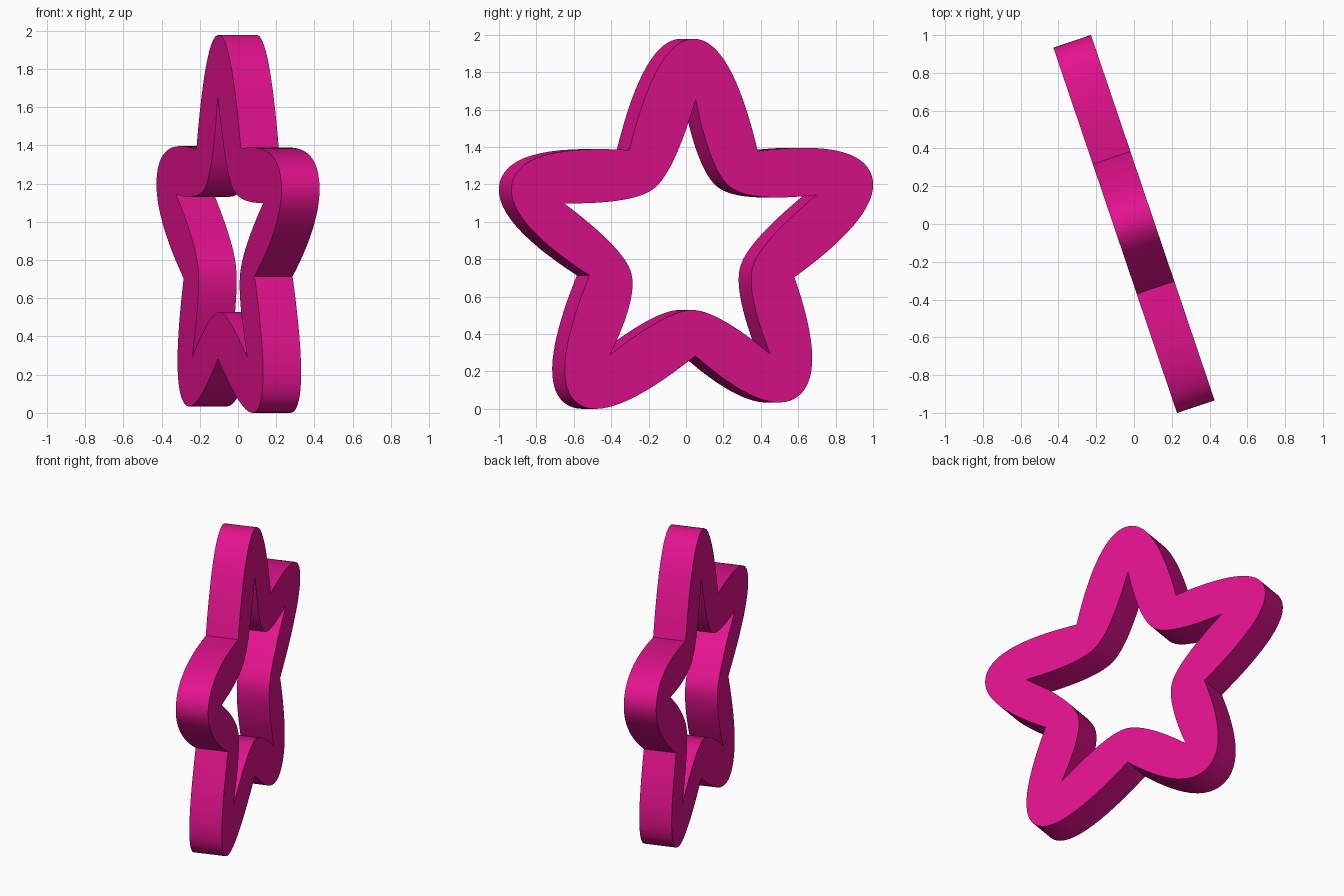
import bpy, bmesh, math
from mathutils import Vector, Matrix

cube = bpy.data.objects.get("Cube")
if cube:
    bpy.data.objects.remove(cube, do_unlink=True)

CENTRE = Vector((0, 0.893))
STEPS = 16
HALF_DEPTH = 0.105
TURN = math.radians(108.7)

# Star corners, clockwise from the top arm
outer_tips = [(0.01, 1.98), (1.013, 1.25), (0.597, 0.068), (-0.65, 0.033), (-1.013, 1.22)]
outer_valleys = [(0.37, 1.38), (0.577, 0.705), (0.018, 0.285), (-0.58, 0.715), (-0.355, 1.385)]
inner_tips = [(0.02, 1.655), (0.703, 1.145), (0.44, 0.295), (-0.464, 0.29), (-0.722, 1.10)]
inner_bulges = [(0.215, 1.187), (0.345, 0.77), (0.0, 0.53), (-0.35, 0.745), (-0.215, 1.18)]


def arc(rounded, sharp, handle):
    """Curve leaving a rounded corner square to its radius and ending at a sharp corner."""
    a, b = Vector(rounded), Vector(sharp)
    radial = (a - CENTRE).normalized()
    side = Vector((radial.y, -radial.x))
    if side.dot(b - a) < 0:
        side.negate()
    c = a + side * handle
    return [a * (1 - t) ** 2 + c * 2 * t * (1 - t) + b * t * t
            for t in (i / STEPS for i in range(STEPS + 1))]


def loop(tips, valleys, handle, round_tips):
    """Closed outline going tip, valley, tip, valley around the star."""
    points = []
    for i in range(5):
        for start, end, start_is_tip in ((tips[i], valleys[i], True),
                                         (valleys[i], tips[(i + 1) % 5], False)):
            if start_is_tip == round_tips:
                part = arc(start, end, handle)
            else:
                part = arc(end, start, handle)[::-1]
            points += part[:-1]
    return points


outer = loop(outer_tips, outer_valleys, 0.21, True)
inner = loop(inner_tips, inner_bulges, 0.14, False)

# Extruded star ring: four edge loops joined by quads
bm = bmesh.new()
rings = [[bm.verts.new((p.x, depth, p.y)) for p in outline]
         for outline, depth in ((outer, -HALF_DEPTH), (outer, HALF_DEPTH),
                                (inner, HALF_DEPTH), (inner, -HALF_DEPTH))]
count = len(outer)
for k in range(4):
    r, s = rings[k], rings[(k + 1) % 4]
    for i in range(count):
        j = (i + 1) % count
        bm.faces.new((r[i], r[j], s[j], s[i]))
bmesh.ops.recalc_face_normals(bm, faces=bm.faces)
bmesh.ops.rotate(bm, verts=bm.verts, cent=(0, 0, 0), matrix=Matrix.Rotation(TURN, 3, 'Z'))

# Rest on the ground, centred
for axis in range(3):
    values = [v.co[axis] for v in bm.verts]
    shift = min(values) if axis == 2 else (min(values) + max(values)) / 2
    for v in bm.verts:
        v.co[axis] -= shift

mesh = bpy.data.meshes.new("star_ring")
bm.to_mesh(mesh)
bm.free()
star = bpy.data.objects.new("star_ring", mesh)
bpy.context.collection.objects.link(star)

# Pink material
pink = bpy.data.materials.new("hot_pink")
pink.use_nodes = True
colour = (0.77, 0.006, 0.27, 1)
pink.diffuse_color = colour
pink.node_tree.nodes["Principled BSDF"].inputs["Base Color"].default_value = colour
mesh.materials.append(pink)

# Smooth walls with crisp edges
bpy.ops.object.select_all(action='DESELECT')
star.select_set(True)
bpy.context.view_layer.objects.active = star
bpy.ops.object.shade_smooth_by_angle(angle=math.radians(30))
